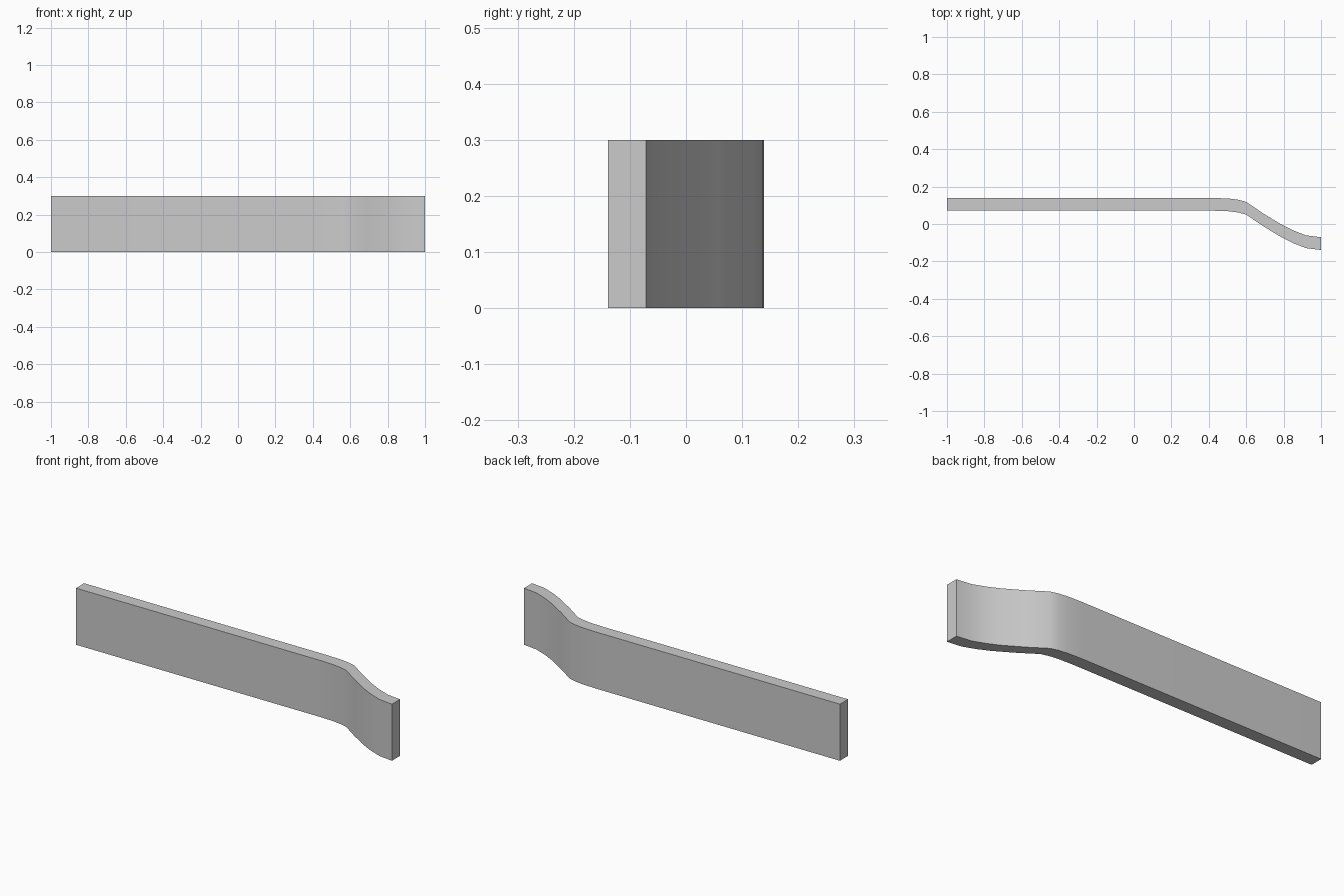
import bpy, bmesh

if "Cube" in bpy.data.objects:
    bpy.data.objects.remove(bpy.data.objects["Cube"])

HEIGHT = 0.30
THICK = 0.068

# Back edge of the strip in plan: long straight run, soft shoulder, S-bend down to the tip
back_edge = [(-1.0, 0.139), (0.43, 0.139), (0.51, 0.136), (0.56, 0.129),
             (0.60, 0.118), (0.69, 0.057), (0.79, -0.004), (0.85, -0.034),
             (0.92, -0.061), (1.0, -0.071)]
front_edge = [(x, y - THICK) for x, y in back_edge]
outline = front_edge + back_edge[::-1]

# Extrude the plan outline upward
bm = bmesh.new()
base = bm.faces.new([bm.verts.new((x, y, 0)) for x, y in outline])
ext = bmesh.ops.extrude_face_region(bm, geom=[base], use_keep_orig=True)
top = [v for v in ext["geom"] if isinstance(v, bmesh.types.BMVert)]
bmesh.ops.translate(bm, verts=top, vec=(0, 0, HEIGHT))
bmesh.ops.recalc_face_normals(bm, faces=bm.faces)

mesh = bpy.data.meshes.new("bent_strip")
bm.to_mesh(mesh)
bm.free()
strip = bpy.data.objects.new("bent_strip", mesh)
bpy.context.collection.objects.link(strip)

# Smooth bends, sharp rims
bpy.context.view_layer.objects.active = strip
strip.select_set(True)
bpy.ops.object.shade_smooth_by_angle(angle=0.5)
